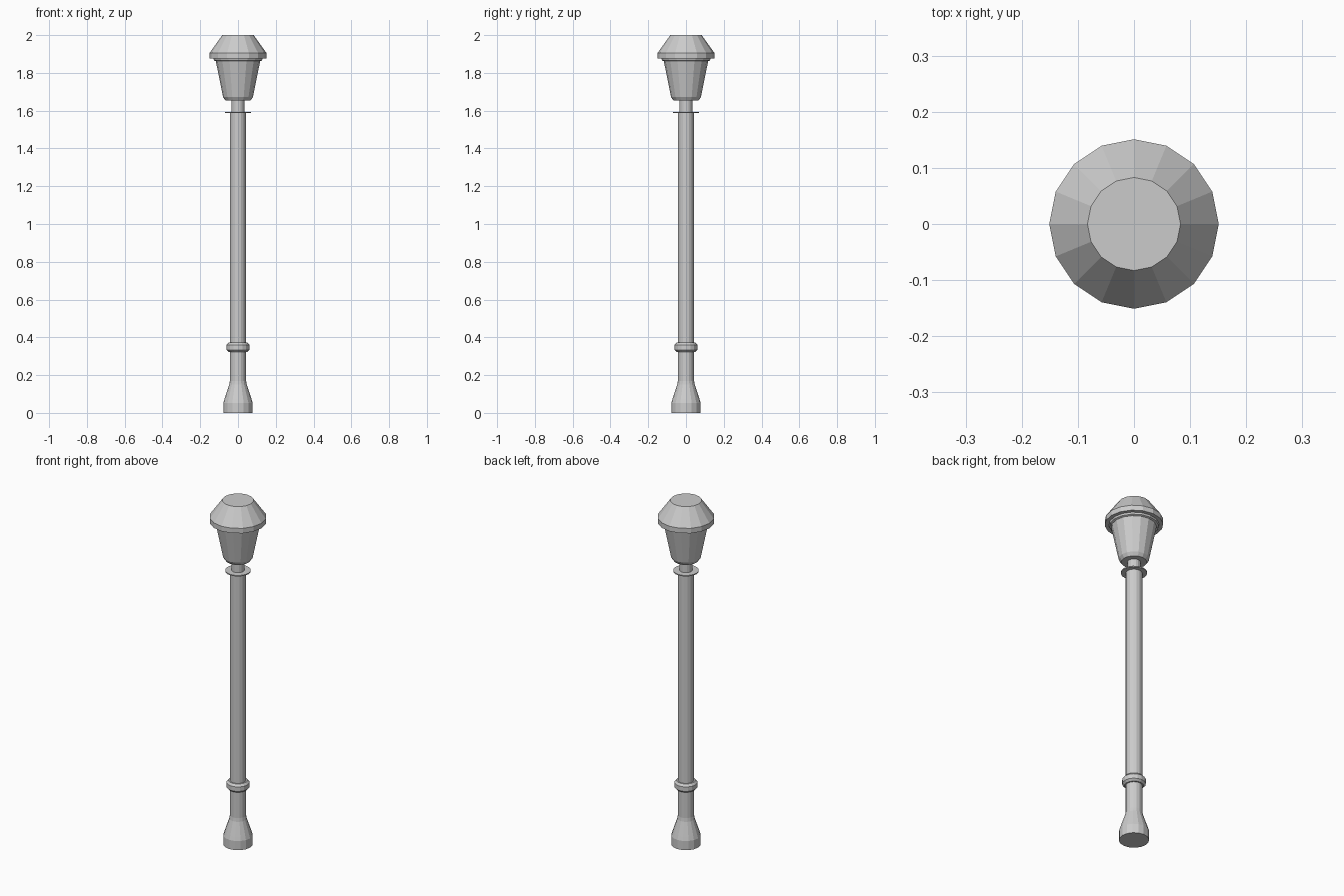
import bpy, bmesh
from math import cos, sin, tau

if "Cube" in bpy.data.objects:
    bpy.data.objects.remove(bpy.data.objects["Cube"])

SIDES = 16


def lathe(name, profile):
    """Closed, flat-faced turned part from (radius, height) points, bottom to top."""
    bm = bmesh.new()
    rings = [[bm.verts.new((r * cos(tau * i / SIDES), r * sin(tau * i / SIDES), z))
              for i in range(SIDES)] for r, z in profile]
    for low, high in zip(rings, rings[1:]):
        for i in range(SIDES):
            j = (i + 1) % SIDES
            bm.faces.new((low[i], low[j], high[j], high[i]))
    bm.faces.new(rings[0][::-1])
    bm.faces.new(rings[-1])
    mesh = bpy.data.meshes.new(name)
    bm.to_mesh(mesh)
    bm.free()
    obj = bpy.data.objects.new(name, mesh)
    bpy.context.collection.objects.link(obj)
    return obj


# Flared foot and straight pole
lathe("post", [(0.078, 0), (0.078, 0.053), (0.071, 0.075), (0.046, 0.15),
               (0.043, 0.17), (0.043, 1.59)])
# Chamfered band around the lower pole
lathe("collar", [(0.05, 0.323), (0.061, 0.334), (0.061, 0.36), (0.05, 0.372)])
# Thin plate on top of the pole
lathe("pole_cap", [(0.068, 1.587), (0.068, 1.593)])
# Narrow stem holding the lantern
lathe("neck", [(0.034, 1.59), (0.034, 1.66)])
# Tapered lantern body
lathe("lantern", [(0.066, 1.653), (0.079, 1.672), (0.118, 1.865)])
# Overhanging lid with a stepped lower rim
lathe("lid", [(0.118, 1.862), (0.127, 1.866), (0.13, 1.876), (0.151, 1.876),
              (0.151, 1.905), (0.083, 2.0)])
